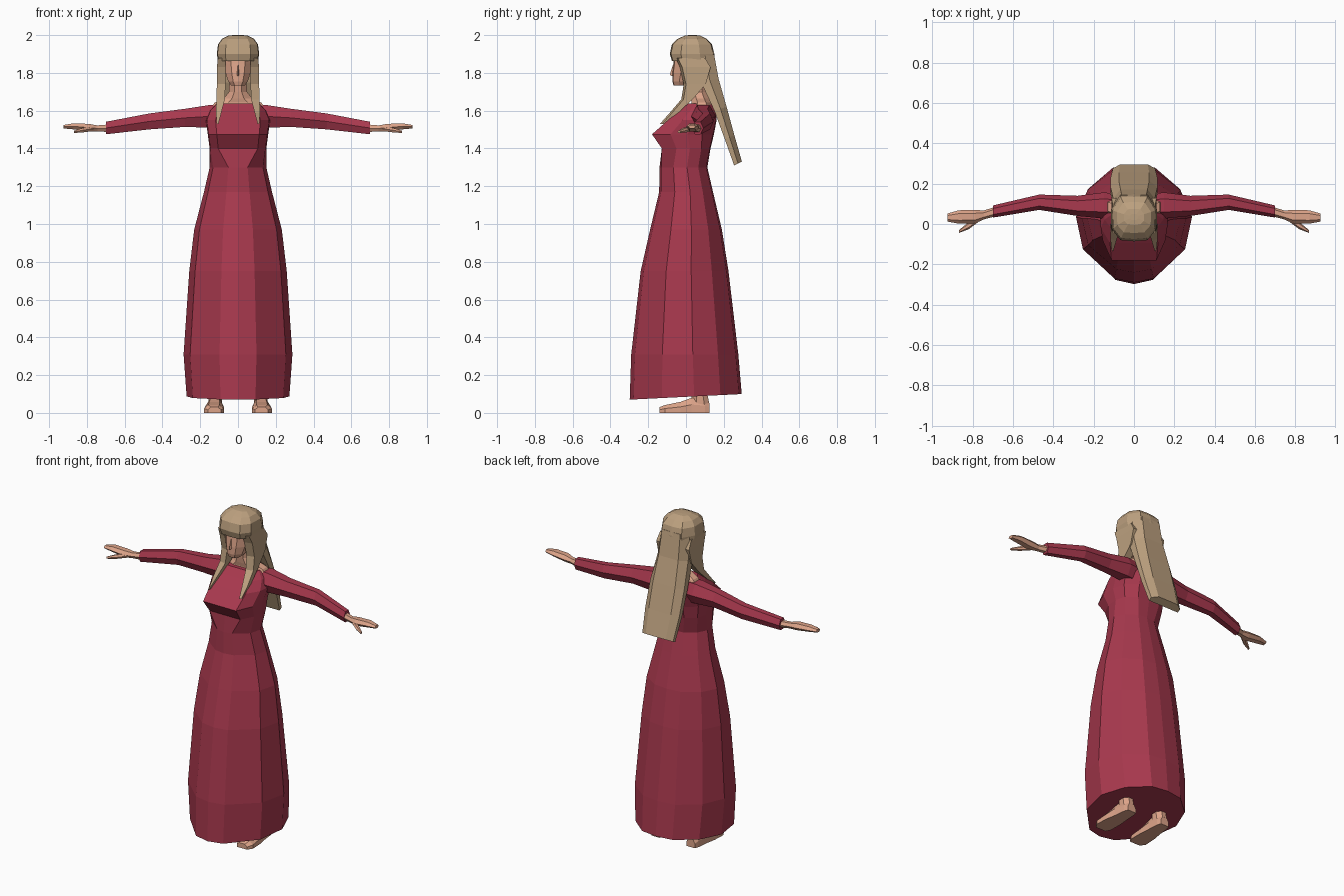
import bpy, bmesh, math
from mathutils import Vector


def material(name, rgb):
    m = bpy.data.materials.new(name)
    m.diffuse_color = (*rgb, 1)
    return m


RED = material("red cloth", (0.39, 0.04, 0.075))
SKIN = material("skin", (0.72, 0.37, 0.25))
HAIR = material("blond hair", (0.50, 0.35, 0.21))


def loft(name, rings, mat, mirror=False):
    """Skin a list of equal-length point rings, capped at both ends."""
    bm = bmesh.new()
    vs = [[bm.verts.new(p) for p in r] for r in rings]
    n = len(vs[0])
    for a, b in zip(vs, vs[1:]):
        for i in range(n):
            j = (i + 1) % n
            bm.faces.new((a[i], a[j], b[j], b[i]))
    bm.faces.new(vs[0][::-1])
    bm.faces.new(vs[-1])
    bmesh.ops.recalc_face_normals(bm, faces=bm.faces)
    me = bpy.data.meshes.new(name)
    bm.to_mesh(me)
    bm.free()
    me.materials.append(mat)
    ob = bpy.data.objects.new(name, me)
    bpy.context.collection.objects.link(ob)
    if mirror:
        ob.modifiers.new("mirror", 'MIRROR')
    return ob


def symmetric(half):
    """Complete a right-hand half profile with its reflection in x."""
    return half + [(-u, v) for u, v in reversed(half) if u > 0]


def level_ring(shape, z, hw, front, back, tilt=0.0):
    """Horizontal ring scaled from a unit profile."""
    c, d = (front + back) / 2, (back - front) / 2
    return [(u * hw, c + d * v, z + tilt * (c + d * v)) for u, v in shape]


def tube(rows, n=6):
    """Rings across the x axis: x, centre y, centre z, half depth, half height."""
    k = math.sin(math.pi / 3) if n == 6 else 1
    return [[(x, y + ry * math.cos(2 * math.pi * i / n),
              z + rz / k * math.sin(2 * math.pi * i / n)) for i in range(n)]
            for x, y, z, ry, rz in rows]


# Dress: rounded skirt rings, then a squarer bodice
skirt = symmetric([(0, -1), (.34, -.93), (.88, -.42), (1, .15), (.8, .62), (.38, .95), (0, 1)])
bodice = symmetric([(0, -1), (.7, -1), (.97, -.4), (1, .15), (.9, .62), (.5, .97), (0, 1)])
rings = [level_ring(skirt, .085, .272, -.298, .295, .05)]
rings += [level_ring(skirt, *r) for r in (
    (.31, .288, -.29, .277), (.75, .258, -.24, .225), (.97, .232, -.19, .19),
    (1.17, .18, -.142, .143), (1.30, .15, -.14, .113))]
rings += [level_ring(bodice, *r) for r in (
    (1.40, .15, -.128, .13), (1.475, .16, -.18, .148),
    (1.55, .17, -.095, .162), (1.60, .15, -.035, .157), (1.638, .115, .005, .14))]
loft("dress", rings, RED)

# Sleeves
loft("sleeves", tube([
    (.09, .09, 1.568, .06, .06), (.15, .092, 1.57, .065, .06),
    (.28, .09, 1.562, .05, .048), (.47, .108, 1.543, .038, .042),
    (.70, .062, 1.508, .03, .033)]), RED, True)

# Hands with thumbs
loft("hands", tube([
    (.68, .064, 1.507, .024, .02), (.745, .045, 1.506, .022, .016),
    (.79, .036, 1.51, .034, .02), (.87, .035, 1.517, .033, .016),
    (.925, .032, 1.515, .02, .009)]), SKIN, True)
loft("thumbs", tube([
    (.76, .035, 1.505, .016, .012), (.82, -.008, 1.497, .018, .012),
    (.868, -.037, 1.488, .007, .006)]), SKIN, True)

# Feet: flat-soled sections from toe to heel
foot = [(-1, 0), (1, 0), (1, .55), (.55, 1), (-.55, 1), (-1, .55)]
loft("feet", [[(cx + u * hw, y, v * h) for u, v in foot] for y, cx, hw, h in (
    (-.14, .125, .035, .03), (-.11, .127, .052, .042), (-.03, .125, .05, .058),
    (.03, .122, .042, .08), (.10, .12, .036, .07), (.125, .12, .028, .05))], SKIN, True)
oct_shape = symmetric([(.42, -1), (1, -.42), (1, .42), (.42, 1)])
loft("ankles", [[(x + .12, y, z) for x, y, z in level_ring(oct_shape, *r)] for r in (
    (.04, .035, .03, .125), (.09, .036, .03, .115), (.16, .042, .02, .115))], SKIN, True)

# Neck flaring into the shoulders
loft("neck", [level_ring(oct_shape, *r) for r in (
    (1.60, .15, .02, .15), (1.642, .125, .03, .138), (1.665, .075, .025, .125),
    (1.70, .047, .02, .11), (1.80, .045, .01, .11))], SKIN)

# Face
face = symmetric([(0, -1), (.5, -.94), (1, -.45), (1, .5), (.5, 1)])
loft("head", [level_ring(face, *r) for r in (
    (1.732, .035, -.066, .03), (1.755, .052, -.072, .06), (1.80, .066, -.072, .09),
    (1.85, .074, -.066, .11), (1.92, .075, -.06, .11))], SKIN)
loft("nose", [[(-hw, -.055, z), (0, y, z), (hw, -.055, z)] for z, hw, y in (
    (1.782, .013, -.07), (1.79, .013, -.086), (1.845, .007, -.068))], SKIN)

# Hair cap with a straight fringe
cap = symmetric([(0, -1), (.6, -.95), (.97, -.5), (1, .35), (.62, .95), (0, 1)])
loft("hair_cap", [level_ring(cap, *r) for r in (
    (1.862, .106, -.074, .152), (1.90, .112, -.086, .15), (1.95, .106, -.075, .138),
    (1.98, .085, -.045, .11), (1.998, .05, -.005, .075), (2.0, .02, .02, .05))], HAIR)

# Long hair hanging away from the back
slab = [(-1, 0), (-1, .5), (-.65, 1), (.65, 1), (1, .5), (1, 0)]
loft("back_hair", [[(u * hw, a + (b - a) * v, z + .02 * v) for u, v in slab]
                   for z, hw, a, b in (
    (1.90, .095, .05, .145), (1.75, .103, .08, .172), (1.60, .116, .15, .215),
    (1.45, .116, .205, .256), (1.31, .105, .255, .296))], HAIR)

# Side locks tapering forward over the chest
loft("side_locks", [[(x0, y0, z), (x1, y0 + .012, z), (x1, y1, z), (x0, y1, z)]
                    for z, x0, x1, y0, y1 in (
    (1.88, .066, .106, -.055, .10), (1.83, .066, .112, -.032, .13),
    (1.74, .066, .112, -.012, .105), (1.66, .07, .114, -.025, .035),
    (1.59, .088, .117, -.085, -.04), (1.53, .104, .112, -.138, -.118))], HAIR, True)
